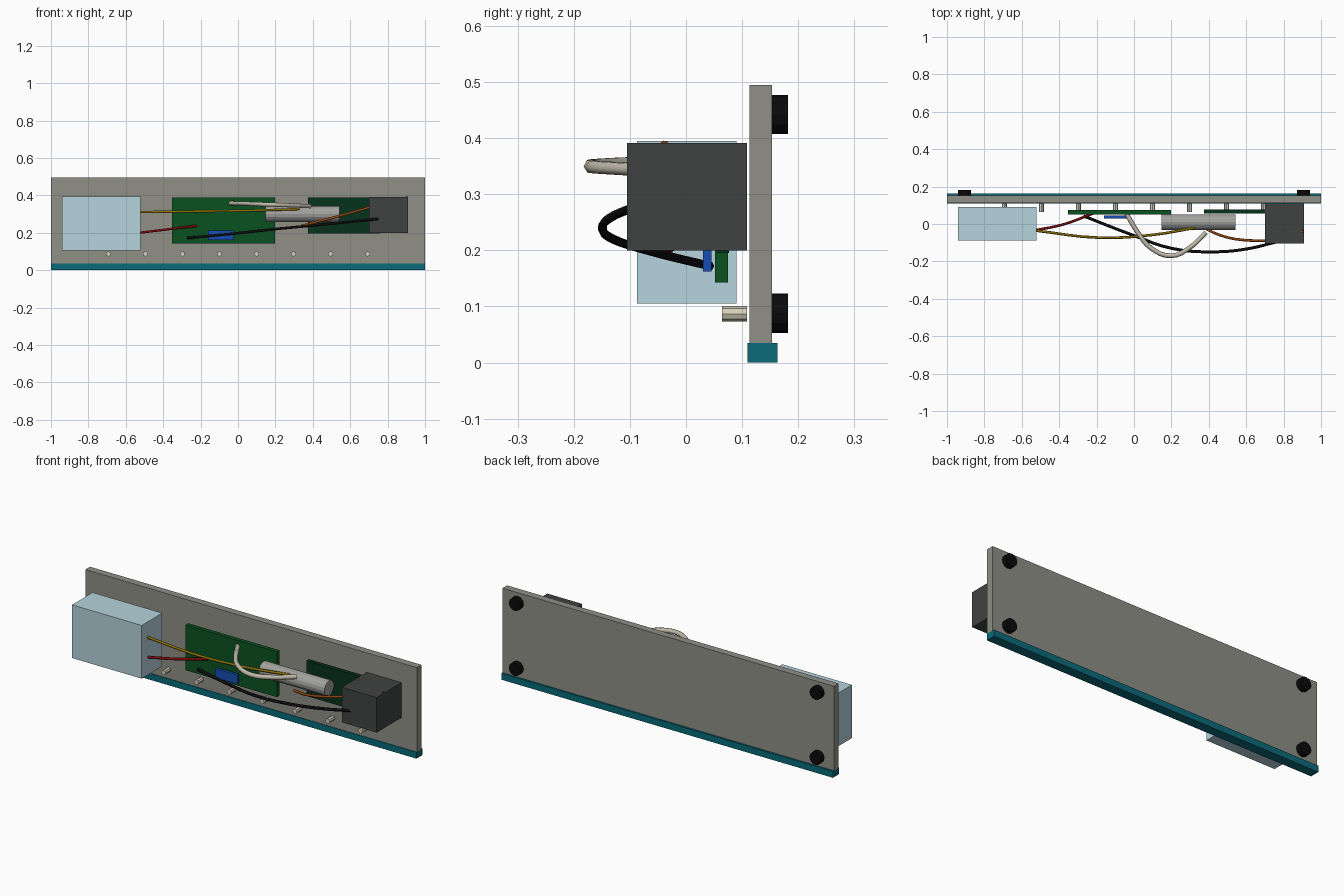
import bpy, math

if "Cube" in bpy.data.objects:
    bpy.data.objects.remove(bpy.data.objects["Cube"])


def paint(ob, name, rgb):
    mat = bpy.data.materials.get(name)
    if mat is None:
        mat = bpy.data.materials.new(name)
        # display colour to linear
        mat.diffuse_color = (*[(c / 255) ** 2.2 for c in rgb], 1)
        mat.use_nodes = True
        mat.node_tree.nodes["Principled BSDF"].inputs["Base Color"].default_value = mat.diffuse_color
    ob.data.materials.append(mat)
    return ob


def box(name, x, y, z, mat, rgb):
    bpy.ops.mesh.primitive_cube_add(
        size=1, location=[(a + b) / 2 for a, b in (x, y, z)])
    ob = bpy.context.object
    ob.name = name
    ob.scale = (x[1] - x[0], y[1] - y[0], z[1] - z[0])
    bpy.ops.object.transform_apply(location=False, rotation=False, scale=True)
    return paint(ob, mat, rgb)


def rod(name, loc, radius, depth, axis, sides, mat, rgb):
    rot = (0, math.pi / 2, 0) if axis == 'x' else (math.pi / 2, 0, 0)
    bpy.ops.mesh.primitive_cylinder_add(
        vertices=sides, radius=radius, depth=depth, location=loc, rotation=rot)
    ob = bpy.context.object
    ob.name = name
    return paint(ob, mat, rgb)


def wire(name, pts, radius, mat, rgb):
    cu = bpy.data.curves.new(name, 'CURVE')
    cu.dimensions = '3D'
    cu.bevel_depth = radius
    cu.bevel_resolution = 1
    cu.resolution_u = 4
    cu.use_fill_caps = True
    sp = cu.splines.new('BEZIER')
    sp.bezier_points.add(len(pts) - 1)
    for bp, p in zip(sp.bezier_points, pts):
        bp.co = p
        bp.handle_left_type = bp.handle_right_type = 'AUTO'
    ob = bpy.data.objects.new(name, cu)
    bpy.context.collection.objects.link(ob)
    bpy.ops.object.select_all(action='DESELECT')
    ob.select_set(True)
    bpy.context.view_layer.objects.active = ob
    bpy.ops.object.convert(target='MESH')
    ob = bpy.context.object
    ob.data.materials.clear()
    return paint(ob, mat, rgb)


# back panel and bottom trim
box("back_panel", (-1, 1), (0.113, 0.153), (0.035, 0.495), "panel_grey", (142, 142, 134))
box("bottom_trim", (-1, 1), (0.11, 0.163), (0, 0.035), "teal", (18, 106, 120))

# rubber feet on the back
for x in (-0.907, 0.907):
    for z in (0.088, 0.442):
        rod("rubber_foot", (x, 0.167, z), 0.035, 0.029, 'y', 12, "rubber", (18, 18, 18))

# row of small pegs along the bottom
for i in range(8):
    rod("peg", (-0.693 + 0.198 * i, 0.0865, 0.087), 0.0135, 0.045, 'y', 8,
        "cream", (212, 205, 185))

# large components
box("battery_box", (-0.94, -0.52), (-0.087, 0.09), (0.105, 0.395), "pale_blue", (180, 210, 220))
box("transformer", (0.70, 0.91), (-0.105, 0.109), (0.2, 0.391), "dark_grey", (66, 68, 68))
box("main_board", (-0.353, 0.198), (0.052, 0.075), (0.143, 0.39), "board_green", (18, 82, 38))
box("second_board", (0.374, 0.76), (0.055, 0.077), (0.195, 0.388), "dark_green", (16, 52, 34))
box("blue_connector", (-0.16, -0.024), (0.03, 0.045), (0.162, 0.212), "blue", (28, 78, 180))
rod("capacitor", (0.345, 0.01, 0.3), 0.042, 0.396, 'x', 16, "metal", (160, 160, 158))

# loose wires
wire("yellow_wire", [(-0.52, -0.036, 0.311), (-0.19, -0.073, 0.315),
                     (0.1, -0.058, 0.32), (0.33, -0.02, 0.327)],
     0.007, "yellow", (140, 115, 15))
wire("red_wire", [(-0.52, -0.032, 0.201), (-0.38, -0.003, 0.218), (-0.22, 0.056, 0.237)],
     0.007, "red", (130, 18, 22))
wire("orange_wire", [(0.34, 0.0, 0.237), (0.46, -0.06, 0.268), (0.62, -0.088, 0.312),
                     (0.78, -0.078, 0.357), (0.906, -0.037, 0.389)],
     0.007, "orange", (150, 75, 25))
wire("black_wire", [(-0.27, 0.043, 0.172), (0.0, -0.062, 0.198), (0.2, -0.13, 0.22),
                    (0.43, -0.149, 0.242), (0.61, -0.132, 0.26), (0.765, -0.095, 0.276)],
     0.008, "black", (20, 20, 20))
wire("cable_loop", [(-0.04, 0.055, 0.358), (0.02, -0.045, 0.357), (0.09, -0.128, 0.354),
                    (0.2, -0.17, 0.35), (0.3, -0.125, 0.346), (0.385, -0.045, 0.342)],
     0.0125, "cable", (190, 184, 168))
